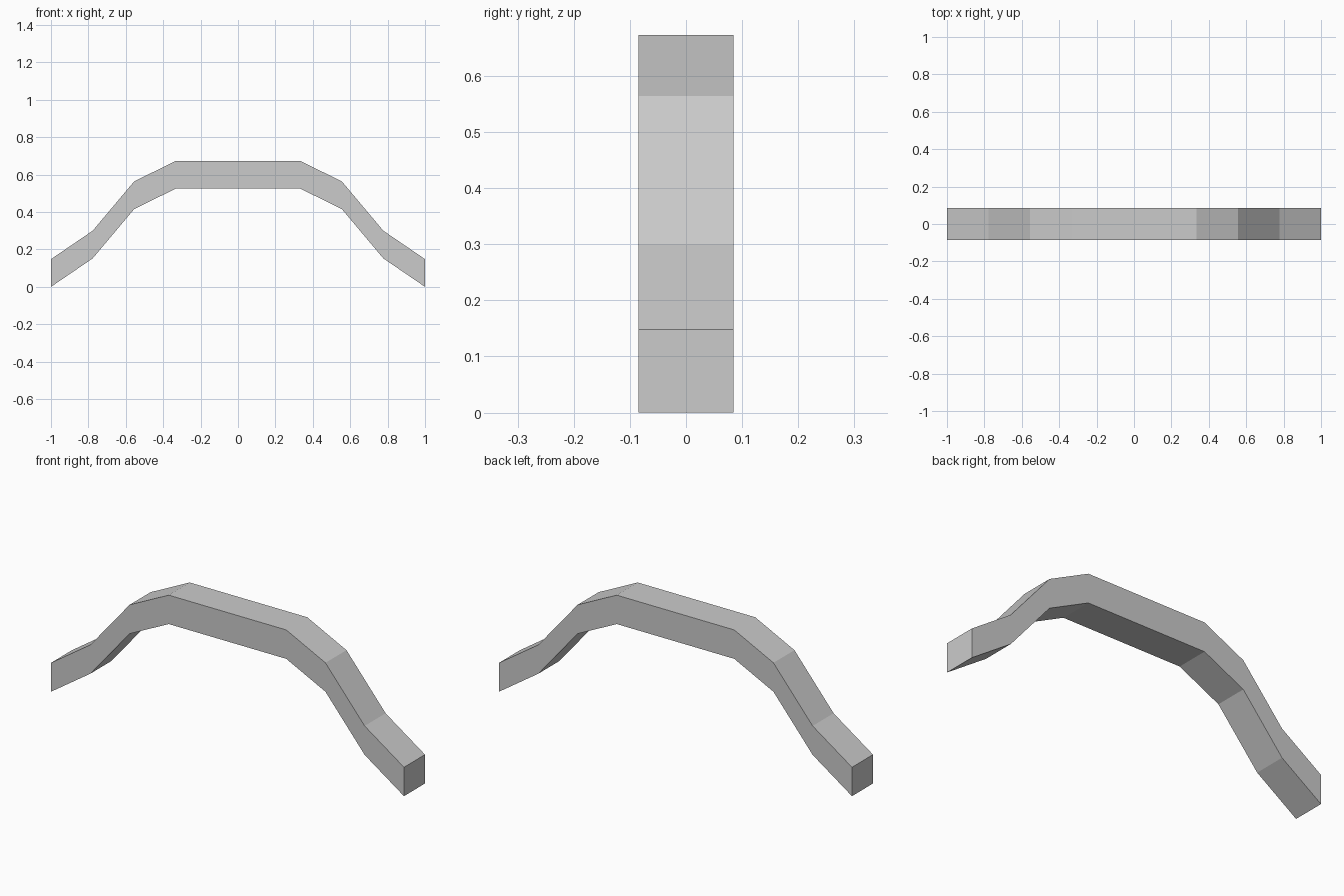
import bpy
import bmesh

if "Cube" in bpy.data.objects:
    bpy.data.objects.remove(bpy.data.objects["Cube"])

HALF_WIDTH = 0.085
THICKNESS = 0.148

# Right half of the arch's lower edge (x, z), from crown to foot
half = [(0.333, 0.525), (0.555, 0.416), (0.777, 0.152), (1.0, 0.0)]
lower = [(-x, z) for x, z in reversed(half)] + half
outline = lower + [(x, z + THICKNESS) for x, z in reversed(lower)]

grey = bpy.data.materials.new("light grey")
grey.diffuse_color = (0.6, 0.6, 0.6, 1)
grey.use_nodes = True
grey.node_tree.nodes["Principled BSDF"].inputs["Base Color"].default_value = grey.diffuse_color

# Extrude the arch outline across its width
bm = bmesh.new()
face = bm.faces.new([bm.verts.new((x, -HALF_WIDTH, z)) for x, z in outline])
extruded = bmesh.ops.extrude_face_region(bm, geom=[face])
bmesh.ops.translate(bm, vec=(0, 2 * HALF_WIDTH, 0),
                    verts=[g for g in extruded["geom"] if isinstance(g, bmesh.types.BMVert)])
bmesh.ops.recalc_face_normals(bm, faces=bm.faces)

mesh = bpy.data.meshes.new("arched_handle")
bm.to_mesh(mesh)
bm.free()
mesh.materials.append(grey)
handle = bpy.data.objects.new("arched_handle", mesh)
bpy.context.collection.objects.link(handle)
